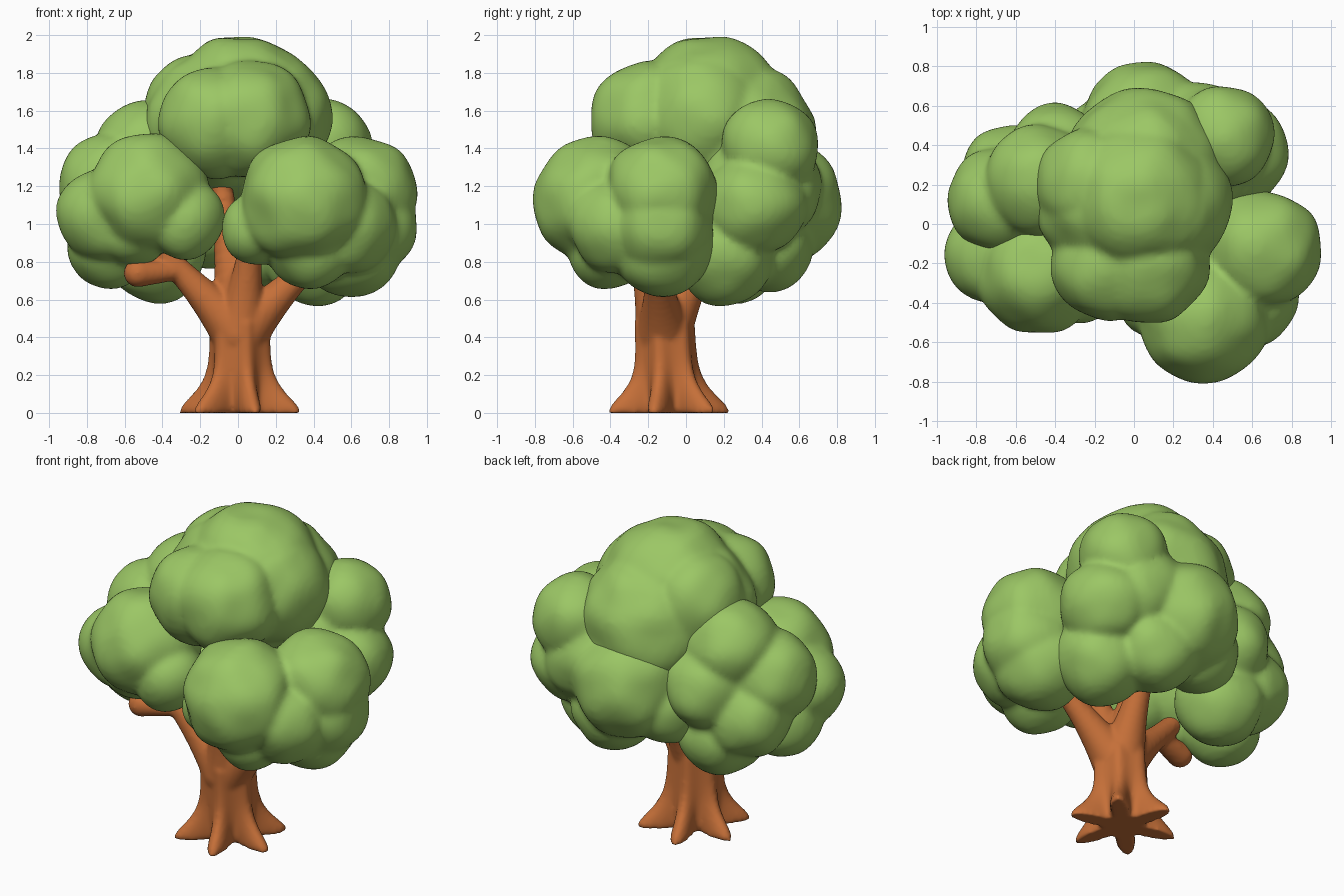
import bpy, bmesh, math
from mathutils import Vector, Matrix, noise

if "Cube" in bpy.data.objects:
    bpy.data.objects.remove(bpy.data.objects["Cube"], do_unlink=True)


def make_material(name, colour):
    material = bpy.data.materials.new(name)
    material.use_nodes = True
    material.diffuse_color = colour
    shader = material.node_tree.nodes["Principled BSDF"]
    shader.inputs["Base Color"].default_value = colour
    return material


leaf_green = make_material("leaf green", (0.33, 0.57, 0.13, 1))
bark_brown = make_material("bark brown", (0.56, 0.16, 0.04, 1))


def add_ball(bm, centre, radius, lump=0):
    """Add a sphere, optionally with a soft hand-sculpted unevenness."""
    made = bmesh.ops.create_icosphere(bm, subdivisions=4, radius=radius,
                                      matrix=Matrix.Translation(centre))
    for vert in made["verts"]:
        outward = (vert.co - centre).normalized()
        vert.co += outward * radius * lump * noise.noise(vert.co * 5)


def finish(name, bm, material, voxel):
    """Fuse the overlapping volumes into one smooth skin."""
    mesh = bpy.data.meshes.new(name)
    bm.to_mesh(mesh)
    bm.free()
    mesh.materials.append(material)
    obj = bpy.data.objects.new(name, mesh)
    bpy.context.collection.objects.link(obj)
    fuse = obj.modifiers.new("fuse", "REMESH")
    fuse.mode = "VOXEL"
    fuse.voxel_size = voxel
    fuse.use_smooth_shade = True
    relax = obj.modifiers.new("relax", "SMOOTH")
    relax.factor = 0.5
    relax.iterations = 5


def foliage(name, *lobes):
    """Each lobe is x, y, z, radius."""
    bm = bmesh.new()
    for *centre, radius in lobes:
        add_ball(bm, Vector(centre), radius, lump=0.08)
    finish(name, bm, leaf_green, 0.02)


# Foliage clumps
foliage("crown_foliage",
        (0.02, 0.13, 1.6, 0.4), (0.05, 0.28, 1.45, 0.41), (-0.12, 0.1, 1.53, 0.37),
        (0.14, 0.1, 1.56, 0.35), (-0.13, -0.2, 1.54, 0.29), (0.07, -0.2, 1.56, 0.31),
        (-0.2, 0.2, 1.6, 0.3))
foliage("front_left_foliage",
        (0.35, -0.47, 1.12, 0.34), (0.65, -0.13, 1.17, 0.3), (0.68, -0.13, 1, 0.27),
        (0.6, -0.12, 0.88, 0.27), (0.38, -0.4, 0.9, 0.24), (0.1, -0.38, 0.97, 0.19),
        (0.58, -0.36, 1, 0.26))
foliage("front_right_foliage",
        (-0.48, -0.24, 1.16, 0.32), (-0.69, -0.15, 1.05, 0.26),
        (-0.68, -0.02, 0.88, 0.23), (-0.28, -0.3, 1.02, 0.21), (-0.55, -0.22, 0.98, 0.2))
foliage("back_right_foliage",
        (-0.48, 0.22, 1.38, 0.28), (-0.67, 0.12, 1.2, 0.28), (-0.4, 0.35, 1.15, 0.26),
        (-0.62, 0.25, 1, 0.26), (-0.43, 0.25, 0.84, 0.26))
foliage("back_left_foliage",
        (0.06, 0.48, 1.12, 0.34), (0.46, 0.45, 1.4, 0.26), (0.52, 0.36, 1.1, 0.27),
        (0.42, 0.2, 0.84, 0.27), (0.32, 0.4, 1.2, 0.32), (0.2, 0.42, 0.9, 0.26),
        (-0.15, 0.4, 1, 0.24))

# Trunk: stacked rings whose six roots flare out towards the ground
bm = bmesh.new()
sides, roots, levels, trunk_height = 72, 6, 20, 0.48
rings = []
for level in range(levels + 1):
    z = trunk_height * level / levels
    core = 0.145 - 0.02 * math.exp(-z / 0.04)
    reach = 0.02 + 0.19 * math.exp(-(z / 0.13) ** 1.5)
    ring = []
    for side in range(sides):
        angle = math.tau * side / sides
        wave = (0.5 + 0.5 * math.cos(roots * (angle - math.pi / 4))) ** 1.3
        radius = core + reach * wave
        ring.append(bm.verts.new((radius * math.cos(angle) + 0.01,
                                  radius * math.sin(angle) - 0.09 - z * 0.05, z)))
    rings.append(ring)
for low, high in zip(rings, rings[1:]):
    for side in range(sides):
        after = (side + 1) % sides
        bm.faces.new((low[side], low[after], high[after], high[side]))
bm.faces.new(reversed(rings[0]))
bm.faces.new(rings[-1])

# Branches: limbs that taper from the top of the trunk out to each tip
fork = Vector((0.01, -0.12, 0.42))
tips = [(-0.42, -0.16, 0.87), (0.45, -0.16, 0.85), (0.08, -0.28, 1),
        (0.06, 0.2, 1), (-0.1, 0, 1.3)]
steps = 16
for tip in tips:
    for step in range(steps + 1):
        t = step / steps
        add_ball(bm, fork.lerp(Vector(tip), t), 0.06 + 0.09 * (1 - t) ** 2)

# Drooping side branch with a swollen end
for step in range(steps + 1):
    t = step / steps
    add_ball(bm, Vector((-0.28 - 0.25 * t, -0.16 - 0.06 * t, 0.75 - 0.01 * t)),
             0.04 + 0.035 * t)
finish("trunk_and_branches", bm, bark_brown, 0.014)
